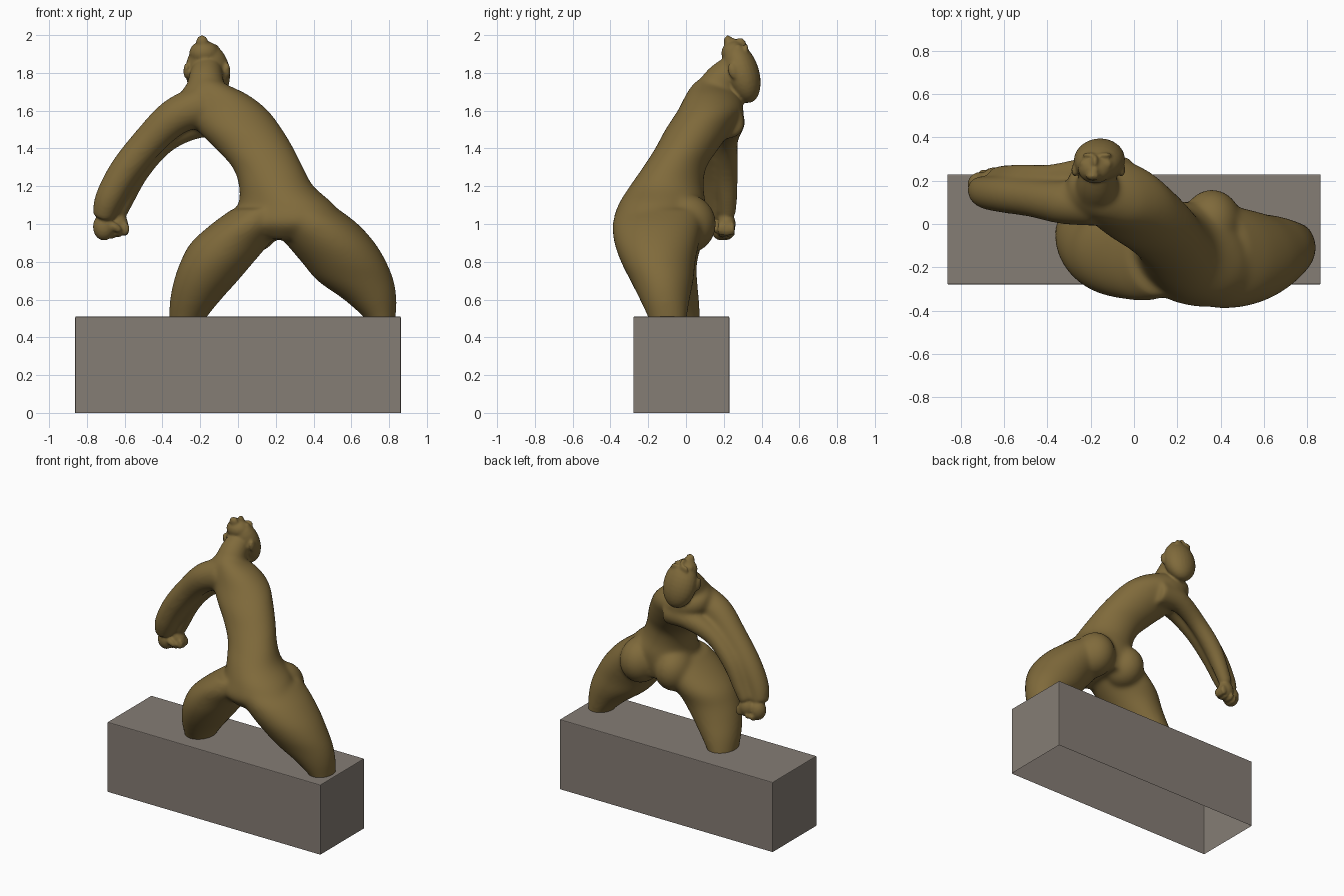
import bpy, bmesh, math
from mathutils import Vector, Matrix

if "Cube" in bpy.data.objects:
    bpy.data.objects.remove(bpy.data.objects["Cube"])


def material(name, rgb):
    m = bpy.data.materials.new(name)
    m.diffuse_color = (*rgb, 1)
    m.use_nodes = True
    m.node_tree.nodes["Principled BSDF"].inputs["Base Color"].default_value = m.diffuse_color
    return m


bronze = material("dark bronze", (0.215, 0.145, 0.044))
stone = material("warm grey stone", (0.235, 0.205, 0.178))


def spline(rows, steps=5):
    # Catmull-Rom interpolation through rows of numbers
    out = []
    for i in range(len(rows) - 1):
        a, b, c, d = (rows[max(i - 1, 0)], rows[i], rows[i + 1], rows[min(i + 2, len(rows) - 1)])
        for s in range(steps):
            t = s / steps
            out.append([0.5 * (2 * q + (r - p) * t + (2 * p - 5 * q + 4 * r - w) * t * t
                               + (3 * q - p - 3 * r + w) * t ** 3)
                        for p, q, r, w in zip(a, b, c, d)])
    return out + [list(rows[-1])]


def loft(bm, rings):
    n = len(rings[0])
    vs = [[bm.verts.new(p) for p in ring] for ring in rings]
    for a, b in zip(vs, vs[1:]):
        for i in range(n):
            j = (i + 1) % n
            bm.faces.new((a[i], a[j], b[j], b[i]))
    bm.faces.new(vs[0][::-1])
    bm.faces.new(vs[-1])


ANGLES = [i * math.tau / 32 for i in range(32)]


def slices(bm, rows, shear=0.0):
    # level elliptical sections: z, x min, x max, y min, y max
    rings = []
    for z, x0, x1, y0, y1 in spline(rows):
        cx, cy, rx, ry = (x0 + x1) / 2, (y0 + y1) / 2, (x1 - x0) / 2, (y1 - y0) / 2
        rings.append([(cx + rx * math.cos(a),
                       cy + ry * math.sin(a) + shear * rx * math.cos(a), z) for a in ANGLES])
    loft(bm, rings)


def limb(bm, rows):
    # round tube: x, y, z, radius
    pts = spline(rows)
    rings = []
    for i, p in enumerate(pts):
        d = Vector(pts[min(i + 1, len(pts) - 1)][:3]) - Vector(pts[max(i - 1, 0)][:3])
        u = d.cross((0, 1, 0)).normalized()
        v = d.cross(u).normalized()
        rings.append([Vector(p[:3]) + p[3] * (u * math.cos(a) + v * math.sin(a)) for a in ANGLES])
    loft(bm, rings)


def blob(bm, centre, radii, tilt=(0, 0)):
    m = (Matrix.Translation(centre) @ Matrix.Rotation(math.radians(tilt[0]), 4, 'X')
         @ Matrix.Rotation(math.radians(tilt[1]), 4, 'Y') @ Matrix.Diagonal((*radii, 1)))
    bmesh.ops.create_uvsphere(bm, u_segments=24, v_segments=16, radius=1, matrix=m)


def fuse(bm, name, voxel, smooth):
    # merge overlapping volumes into one skin and soften it
    bmesh.ops.recalc_face_normals(bm, faces=bm.faces)
    me = bpy.data.meshes.new(name)
    bm.to_mesh(me)
    bm.free()
    ob = bpy.data.objects.new(name, me)
    bpy.context.collection.objects.link(ob)
    r = ob.modifiers.new("fuse", 'REMESH')
    r.mode = 'VOXEL'
    r.voxel_size = voxel
    s = ob.modifiers.new("soften", 'SMOOTH')
    s.factor = 0.5
    s.iterations = smooth
    dg = bpy.context.evaluated_depsgraph_get()
    dg.update()
    baked = bpy.data.meshes.new_from_object(ob.evaluated_get(dg))
    bpy.data.objects.remove(ob)
    return baked


bm = bmesh.new()
# torso, arching back from the hips to the shoulders
slices(bm, [(.92, .08, .38, -.30, .07), (1.0, -.06, .56, -.375, .09), (1.1, 0, .51, -.355, .10),
            (1.2, .005, .40, -.295, .09), (1.3, -.03, .345, -.225, .105), (1.4, -.12, .295, -.16, .17),
            (1.5, -.22, .235, -.105, .24), (1.6, -.30, .16, -.04, .30), (1.68, -.31, .06, 0, .28),
            (1.73, -.28, -.04, .03, .22), (1.76, -.24, -.10, .06, .17)], shear=-0.18)
# kneeling thighs, spread wide
slices(bm, [(.45, -.36, -.19, -.15, .075), (.5, -.365, -.17, -.17, .075), (.6, -.36, -.09, -.23, .07),
            (.7, -.34, .0, -.285, .06), (.8, -.305, .085, -.325, .06), (.9, -.25, .17, -.345, .085),
            (1.0, -.14, .25, -.355, .09), (1.08, -.03, .27, -.33, .09)])
slices(bm, [(.45, .68, .83, -.19, .0), (.5, .67, .835, -.20, .005), (.6, .56, .84, -.245, .02),
            (.7, .42, .825, -.295, .04), (.8, .335, .785, -.345, .05), (.9, .25, .725, -.38, .07),
            (1.0, .17, .635, -.39, .09), (1.08, .15, .53, -.365, .10)])
# buttocks on the rear side
blob(bm, (.09, .0, 1.0), (.13, .15, .15))
blob(bm, (.36, .0, 1.0), (.14, .16, .16))
# both arms swept to the side
limb(bm, [(-.18, .10, 1.63, .11), (-.33, .10, 1.57, .10), (-.47, .12, 1.44, .088),
          (-.60, .135, 1.28, .084), (-.685, .145, 1.13, .075), (-.715, .165, 1.03, .058)])
limb(bm, [(-.02, .22, 1.54, .09), (-.2, .235, 1.53, .075), (-.38, .215, 1.44, .062),
          (-.52, .215, 1.29, .062), (-.60, .22, 1.13, .052), (-.64, .22, 1.04, .045)])
# neck
limb(bm, [(-.17, .13, 1.66, .11), (-.17, .19, 1.76, .095), (-.16, .27, 1.83, .08)])
body = fuse(bm, "body_base", 0.010, 30)

bm = bmesh.new()
bm.from_mesh(body)
# head thrown back, face turned up
blob(bm, (-.16, .295, 1.80), (.118, .092, .165), (17, -6))
blob(bm, (-.18, .255, 1.905), (.078, .068, .065))
blob(bm, (-.19, .222, 1.965), (.032, .022, .034))
blob(bm, (-.185, .25, 1.965), (.026, .009, .022))
blob(bm, (-.18, .285, 1.95), (.017, .034, .036), (-15, 0))
for side in (-1, 1):
    blob(bm, (-.17 + side * .035, .318, 1.925), (.034, .012, .03))
    blob(bm, (-.175 + side * .048, .275, 1.925), (.028, .026, .028))
    blob(bm, (-.165 + side * .108, .25, 1.81), (.016, .028, .045), (20, 0))
# fists with curled fingers
blob(bm, (-.71, .185, .985), (.058, .055, .072))
blob(bm, (-.64, .215, 1.00), (.058, .048, .062))
for i in range(4):
    blob(bm, (-.70 + i * .034, .205 + .008 * (i % 2), .945 + i * .008), (.021, .048, .032))
    blob(bm, (-.60, .18 + i * .022, .975), (.026, .013, .036))
blob(bm, (-.655, .155, .985), (.045, .02, .022), (0, 30))
skin = fuse(bm, "figure_mesh", 0.0085, 4)

# trim the thighs flush with the plinth top
bm = bmesh.new()
bm.from_mesh(skin)
bmesh.ops.bisect_plane(bm, geom=bm.verts[:] + bm.edges[:] + bm.faces[:], plane_co=(0, 0, .506),
                       plane_no=(0, 0, 1), clear_inner=True)
for f in bm.faces:
    f.smooth = True
    f.material_index = 0
bm.to_mesh(skin)
bm.free()
skin.materials.clear()
skin.materials.append(bronze)
figure = bpy.data.objects.new("kneeling_figure", skin)
bpy.context.collection.objects.link(figure)

# plinth, open underneath
bm = bmesh.new()
bmesh.ops.create_cube(bm, size=1, matrix=Matrix.Translation((0, -.025, .255))
                      @ Matrix.Diagonal((1.724, .508, .51, 1)))
edges = [e for e in bm.edges if any(v.co.z > .3 for v in e.verts)]
bmesh.ops.bevel(bm, geom=edges, offset=.005, segments=2, profile=.5, affect='EDGES')
bmesh.ops.delete(bm, geom=[f for f in bm.faces if f.calc_center_median().z < .001],
                 context='FACES_ONLY')
me = bpy.data.meshes.new("plinth")
bm.to_mesh(me)
bm.free()
me.materials.append(stone)
bpy.context.collection.objects.link(bpy.data.objects.new("plinth", me))
